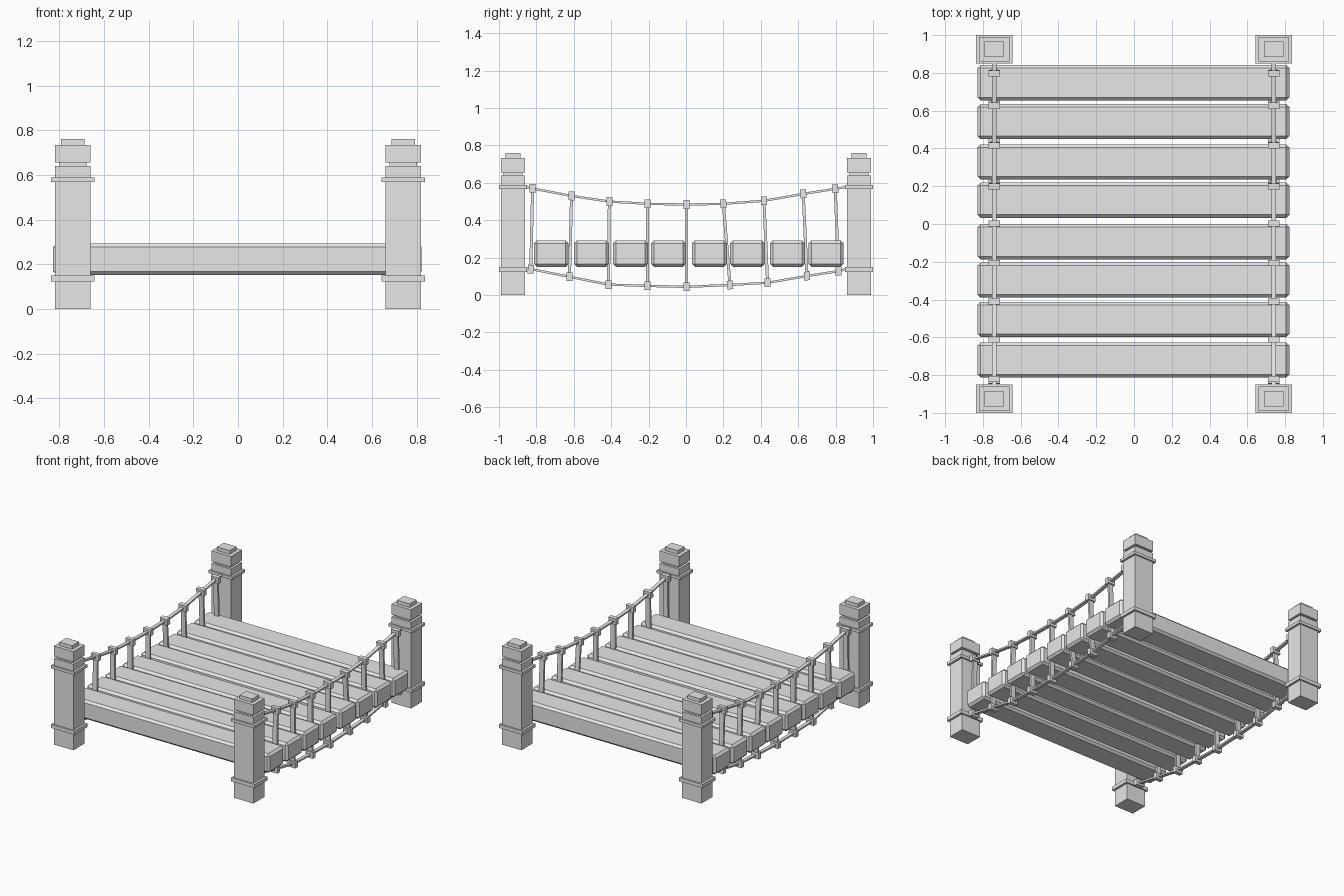
import bpy
import bmesh
from mathutils import Vector, Matrix

default = bpy.data.objects.get("Cube")
if default:
    bpy.data.objects.remove(default, do_unlink=True)

grey = bpy.data.materials.new("plain_grey")
grey.use_nodes = True
grey.diffuse_color = (0.8, 0.8, 0.8, 1)
grey.node_tree.nodes["Principled BSDF"].inputs["Base Color"].default_value = (0.8, 0.8, 0.8, 1)


def finish(name, bm):
    bmesh.ops.recalc_face_normals(bm, faces=bm.faces)
    mesh = bpy.data.meshes.new(name)
    bm.to_mesh(mesh)
    bm.free()
    mesh.materials.append(grey)
    obj = bpy.data.objects.new(name, mesh)
    bpy.context.collection.objects.link(obj)
    return obj


def add_box(bm, centre, size):
    matrix = Matrix.Translation(centre) @ Matrix.Diagonal((*size, 1))
    return bmesh.ops.create_cube(bm, size=1, matrix=matrix)["verts"]


def add_strap(bm, x, path, width, thick):
    """Sweep a flat rectangle along (y, z) points in the plane at x."""
    pts = [Vector(p) for p in path]
    rings = []
    for i, p in enumerate(pts):
        d = (pts[min(i + 1, len(pts) - 1)] - pts[max(i - 1, 0)]).normalized()
        n = Vector((-d.y, d.x)) * thick / 2
        corners = [(-1, -1), (1, -1), (1, 1), (-1, 1)]
        rings.append([bm.verts.new((x + sx * width / 2, p.x + sn * n.x, p.y + sn * n.y))
                      for sx, sn in corners])
    for a, b in zip(rings, rings[1:]):
        for k in range(4):
            bm.faces.new((a[k], a[(k + 1) % 4], b[(k + 1) % 4], b[k]))
    bm.faces.new(rings[0])
    bm.faces.new(rings[-1])


POST_X, POST_Y = 0.74, 0.925

# Corner posts: (width x, width y, bottom, top) of each stacked block
post_blocks = [
    (0.16, 0.13, 0, 0.64),
    (0.194, 0.152, 0.123, 0.15),
    (0.194, 0.152, 0.567, 0.588),
    (0.125, 0.1, 0.64, 0.655),
    (0.16, 0.13, 0.655, 0.733),
    (0.105, 0.08, 0.733, 0.76),
]
for side, sx in (("right", -1), ("left", 1)):
    for end, sy in (("front", -1), ("back", 1)):
        bm = bmesh.new()
        for wx, wy, low, high in post_blocks:
            add_box(bm, (sx * POST_X, sy * POST_Y, (low + high) / 2), (wx, wy, high - low))
        finish(f"{end}_{side}_post", bm)

# Chamfered deck planks, slightly unevenly spaced
plank_centres = [-0.72, -0.505, -0.297, -0.094, 0.126, 0.329, 0.542, 0.748]
for i, y in enumerate(plank_centres):
    bm = bmesh.new()
    add_box(bm, (-0.003, y, 0.222), (1.65, 0.186, 0.142))
    bmesh.ops.bevel(bm, geom=bm.edges[:], offset=0.016, segments=1, affect="EDGES")
    finish(f"deck_plank_{i + 1}", bm)

# Knot positions (y, z) on the upper and lower ropes
upper = [(-0.82, 0.57), (-0.612, 0.53), (-0.41, 0.5), (-0.206, 0.488), (0.003, 0.484),
         (0.2, 0.488), (0.417, 0.504), (0.627, 0.541), (0.798, 0.568)]
lower = [(-0.83, 0.139), (-0.623, 0.098), (-0.414, 0.056), (-0.206, 0.049), (0.003, 0.044),
         (0.235, 0.054), (0.436, 0.066), (0.647, 0.102), (0.815, 0.128)]

for side, x in (("right", -POST_X), ("left", POST_X)):
    # Sagging ropes tied to the posts
    for level, knots, z in (("upper", upper, 0.582), ("lower", lower, 0.145)):
        bm = bmesh.new()
        add_strap(bm, x, [(-0.88, z)] + knots + [(0.88, z)], 0.026, 0.012)
        finish(f"{side}_{level}_rope", bm)

    # Hangers joining the ropes, with a block knot at each end
    hangers, blocks = bmesh.new(), bmesh.new()
    for top, bottom in zip(upper, lower):
        a, b = Vector(top), Vector(bottom)
        add_strap(hangers, x, [b, a], 0.036, 0.016)
        half = (a - b).normalized() * 0.023
        for p in (a, b):
            add_strap(blocks, x, [p - half, p + half], 0.062, 0.032)
    finish(f"{side}_hangers", hangers)
    finish(f"{side}_rope_knots", blocks)
